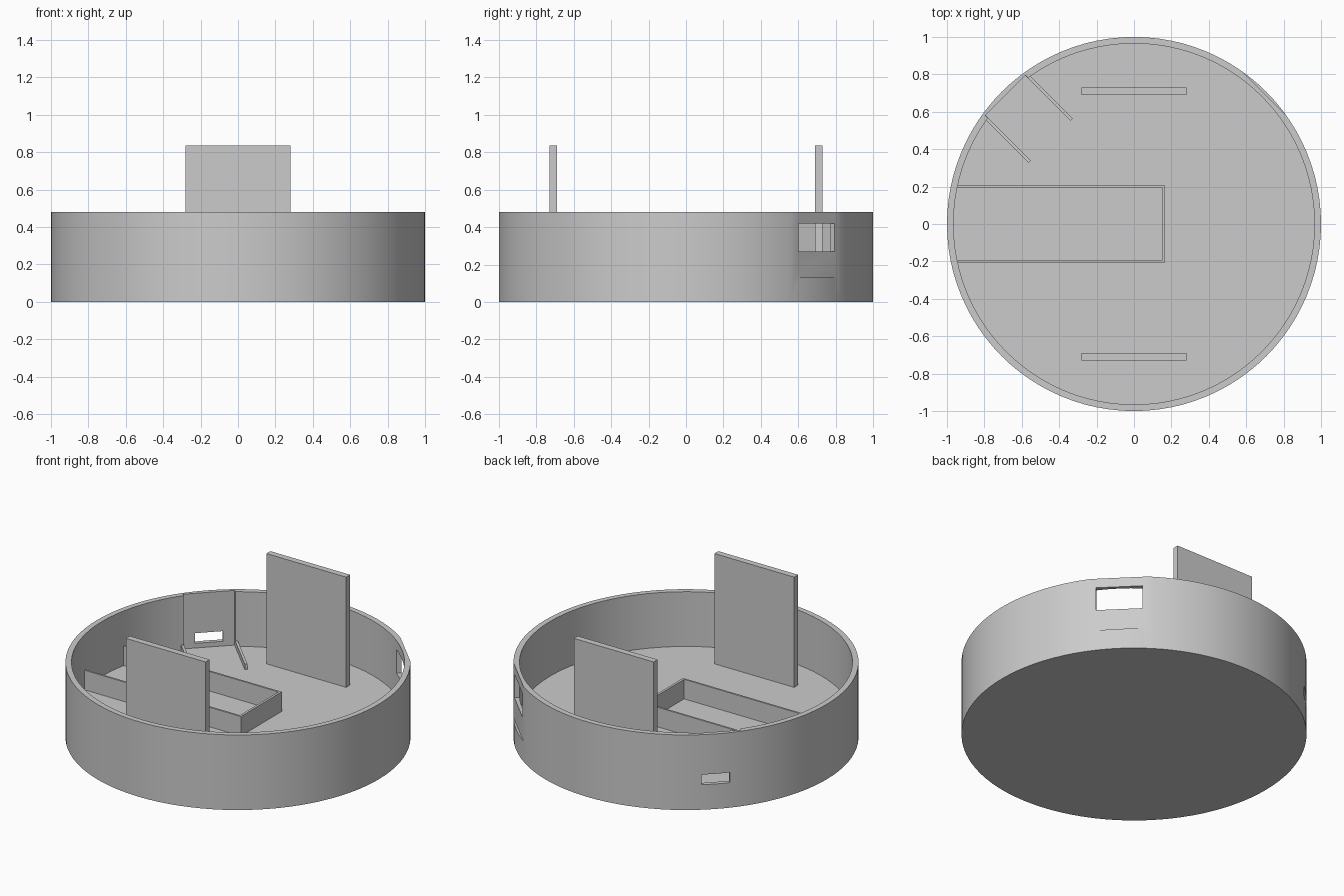
import bpy
import bmesh
import math
from mathutils import Matrix

if "Cube" in bpy.data.objects:
    bpy.data.objects.remove(bpy.data.objects["Cube"], do_unlink=True)

RADIUS, INNER, HEIGHT, FLOOR = 1.0, 0.965, 0.48, 0.13
SINK = 0.01  # overlap into the floor

grey = bpy.data.materials.new("plain grey")
grey.use_nodes = True
grey.diffuse_color = (0.6, 0.6, 0.6, 1)
grey.node_tree.nodes["Principled BSDF"].inputs["Base Color"].default_value = (0.6, 0.6, 0.6, 1)


def finish(name, bm):
    mesh = bpy.data.meshes.new(name)
    bm.to_mesh(mesh)
    bm.free()
    mesh.materials.append(grey)
    obj = bpy.data.objects.new(name, mesh)
    bpy.context.collection.objects.link(obj)
    return obj


def box(name, x, y, z, turn=0):
    """Box from (low, high) ranges, turned about the z axis in degrees."""
    bm = bmesh.new()
    bmesh.ops.create_cube(bm, size=1)
    for v in bm.verts:
        for i, (low, high) in enumerate((x, y, z)):
            v.co[i] = low + (v.co[i] + 0.5) * (high - low)
    bm.transform(Matrix.Rotation(math.radians(turn), 4, "Z"))
    return finish(name, bm)


# Round tray: a stepped profile spun about the axis
bm = bmesh.new()
profile = [(0, 0), (RADIUS, 0), (RADIUS, HEIGHT), (INNER, HEIGHT), (INNER, FLOOR), (0, FLOOR)]
verts = [bm.verts.new((r, 0, z)) for r, z in profile]
edges = [bm.edges.new(pair) for pair in zip(verts, verts[1:])]
bmesh.ops.spin(bm, geom=verts + edges, cent=(0, 0, 0), axis=(0, 0, 1),
               angle=math.tau, steps=96, use_merge=True)
bmesh.ops.remove_doubles(bm, verts=bm.verts, dist=0.0001)
bmesh.ops.recalc_face_normals(bm, faces=bm.faces)
tray = finish("round_tray", bm)

# Cutters: outer flat with display window, inner flat with port slot
cutters = [
    box("flat_cutter", (0.986, 1.2), (-0.25, 0.25), (FLOOR, 0.6), 45),
    box("window_cutter", (0.8, 1.2), (-0.135, 0.135), (0.27, 0.42), 45),
    box("pocket_cutter", (0.8, 0.972), (-0.152, 0.152), (FLOOR, 0.6), 135),
    box("slot_cutter", (0.8, 1.2), (-0.083, 0.083), (0.16, 0.225), 135),
]
for cutter in cutters:
    cutter.hide_render = True
    cutter.hide_set(True)
    mod = tray.modifiers.new(cutter.name, "BOOLEAN")
    mod.operation, mod.solver, mod.object = "DIFFERENCE", "EXACT", cutter

# Bake the cuts, then remove the cutters
bpy.context.view_layer.update()
baked = bpy.data.meshes.new_from_object(tray.evaluated_get(bpy.context.evaluated_depsgraph_get()))
tray.modifiers.clear()
tray.data = baked
for cutter in cutters:
    bpy.data.objects.remove(cutter, do_unlink=True)
bpy.ops.object.select_all(action="DESELECT")
tray.select_set(True)
bpy.context.view_layer.objects.active = tray
bpy.ops.object.shade_smooth_by_angle(angle=math.radians(25))

# Upright panels, front and back
for name, y in (("front_panel", -0.71), ("back_panel", 0.71)):
    box(name, (-0.282, 0.282), (y - 0.02, y + 0.02), (FLOOR - SINK, 0.835))

# Low three-sided enclosure running to the wall
rim = (FLOOR - SINK, 0.255)
box("enclosure_front_wall", (-0.95, 0.165), (-0.207, -0.195), rim)
box("enclosure_back_wall", (-0.95, 0.165), (0.195, 0.207), rim)
box("enclosure_end_wall", (0.15, 0.165), (-0.195, 0.195), rim)

# Guide rails either side of the slot
for name, side in (("left_guide_rail", -1), ("right_guide_rail", 1)):
    v = side * 0.159
    box(name, (0.63, 0.975), (v - 0.008, v + 0.008), (FLOOR - SINK, 0.165), 135)
